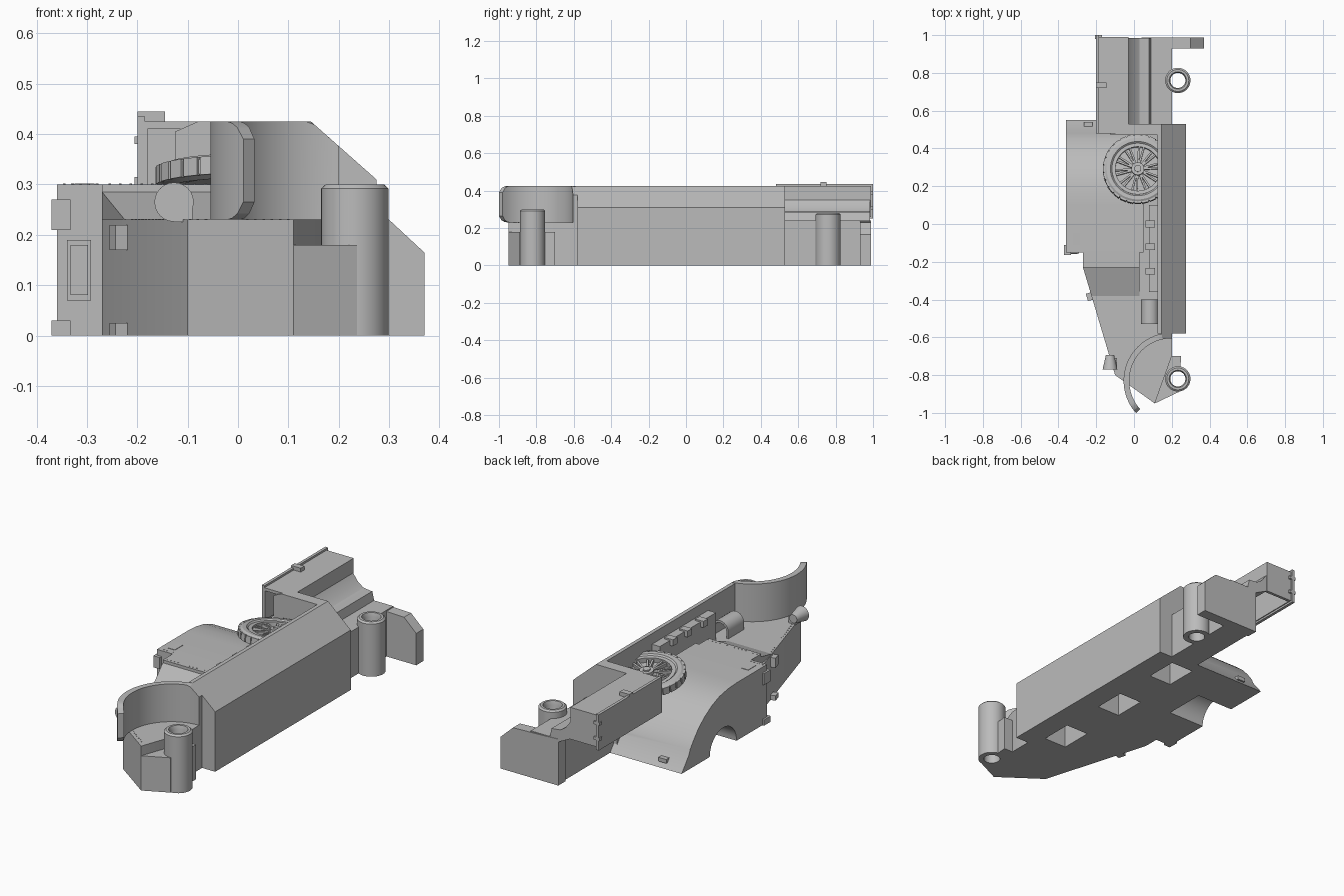
import bpy, bmesh, math
from mathutils import Vector, Matrix

cube = bpy.data.objects.get("Cube")
if cube:
    bpy.data.objects.remove(cube, do_unlink=True)

# One plain grey for everything
grey = bpy.data.materials.new("plain_grey")
grey.use_nodes = True
GREY = (0.5, 0.5, 0.5, 1)
grey.diffuse_color = GREY
grey.node_tree.nodes["Principled BSDF"].inputs["Base Color"].default_value = GREY
parts = []


def finish(name, bm):
    bmesh.ops.recalc_face_normals(bm, faces=bm.faces)
    mesh = bpy.data.meshes.new(name)
    bm.to_mesh(mesh)
    bm.free()
    mesh.materials.append(grey)
    ob = bpy.data.objects.new(name, mesh)
    bpy.context.collection.objects.link(ob)
    parts.append(ob)
    return ob


def prism(name, pts, axis, a, b):
    """Extrude a profile from a to b; pts are the two other axes in order."""
    bm = bmesh.new()

    def place(p, d):
        co = list(p)
        co.insert("xyz".index(axis), d)
        return bm.verts.new(co)
    lo = [place(p, a) for p in pts]
    hi = [place(p, b) for p in pts]
    bm.faces.new(lo)
    bm.faces.new(hi)
    for i in range(len(pts)):
        j = (i + 1) % len(pts)
        bm.faces.new((lo[i], lo[j], hi[j], hi[i]))
    return finish(name, bm)


def box(name, x0, x1, y0, y1, z0, z1):
    return prism(name, [(x0, y0), (x1, y0), (x1, y1), (x0, y1)], "z", z0, z1)


def lathe(name, profile, matrix, steps=40):
    """Revolve a closed (radius, height) loop around z."""
    bm = bmesh.new()
    rings = []
    for i in range(steps):
        t = math.tau * i / steps
        rings.append([bm.verts.new((r * math.cos(t), r * math.sin(t), z)) for r, z in profile])
    n = len(profile)
    for i in range(steps):
        p, q = rings[i], rings[(i + 1) % steps]
        for k in range(n):
            m = (k + 1) % n
            bm.faces.new((p[k], q[k], q[m], p[m]))
    bm.transform(matrix)
    return finish(name, bm)


def rod(name, radius, length, matrix, steps=40, radius2=None):
    bm = bmesh.new()
    bmesh.ops.create_cone(bm, cap_ends=True, segments=steps, radius1=radius,
                          radius2=radius if radius2 is None else radius2,
                          depth=length, matrix=matrix)
    return finish(name, bm)


def cut(ob, cutter):
    mod = ob.modifiers.new("cut", "BOOLEAN")
    mod.operation, mod.solver, mod.object = "DIFFERENCE", "EXACT", cutter
    bpy.context.view_layer.update()
    mesh = bpy.data.meshes.new_from_object(
        ob.evaluated_get(bpy.context.evaluated_depsgraph_get()))
    ob.modifiers.clear()
    ob.data = mesh


def discard(cutter):
    parts.remove(cutter)
    bpy.data.objects.remove(cutter, do_unlink=True)


# Hull floor and front deck
hull = prism("hull_base", [(-.27, -.23), (-.1, -.8), (.11, -.95), (.2, -.7), (.2, -.58),
                           (.27, -.57), (.27, .52), (.03, .52), (.03, 0), (-.27, 0)], "z", 0, .23)
step = prism("front_step", [(.11, -.95), (.236, -.89), (.25, -.7), (.2, -.7)], "z", 0, .18)

# Side wall with sloped shoulder
prism("side_wall", [(.125, .425), (.145, .425), (.275, .31), (.275, 0), (.2, 0),
                    (.2, .2), (.125, .2)], "y", -.58, .53)

# Rear fender with its curved back and lower flange, and the sloped front panel
fender = prism("fender", [(-.15, 0), (.55, 0), (.49, .075), (.48, .1), (.45, .14), (.41, .185),
                          (.36, .225), (.3, .26), (.24, .283), (.17, .296), (.1, .3), (-.15, .3)],
               "x", -.36, .05)
slope = prism("sloped_panel", [(-.38, .18), (-.38, .23), (-.23, .285), (-.23, .3), (-.1, .3),
                               (-.1, .18)], "x", -.27, .03)
for v in slope.data.vertices:
    if v.co.y < -.3 and v.co.x < 0:
        v.co.x = -.225

# Rear hull block with the curved rise up to the storage box
rear = prism("rear_block", [(.05, 0), (.2, 0), (.2, .24), (.09, .24), (.08, .285),
                            (.07, .285), (.03, .29), (0, .31), (-.03, .35), (-.03, .26),
                            (.05, .22)], "y", .5, .985)
# Storage box, open underneath
prism("storage_box", [(-.195, .26), (-.195, .425), (-.03, .425), (-.03, .33), (-.045, .33),
                      (-.045, .41), (-.18, .41), (-.18, .26)], "y", .48, .99)
box("box_end_plate", -.195, -.03, .975, .99, .26, .42)
box("box_side_plate", -.2, -.185, .48, 1, .25, .435)
box("box_latch", -.2, -.145, .72, .75, .425, .445)
for z in (.3, .38):
    box("box_hinge", -.206, -.17, .98, 1, z, z + .015)
prism("bulkhead", [(-.125, .23), (-.125, .405), (-.08, .425), (.13, .425), (.13, .23)],
      "y", .47, .53)

# Rear end plate with clipped corner
prism("rear_plate", [(.04, 0), (.37, 0), (.37, .165), (.3, .23), (.04, .24)], "y", .93, .988)

# Hollow posts
for name, y, top in (("front_post", -.82, .3), ("rear_post", .76, .28)):
    lathe(name, [(.04, 0), (.067, 0), (.067, top - .008), (.058, top), (.046, top), (.04, top - .02)],
          Matrix.Translation((.232, y, 0)))
    bore = rod("bore", .044, 1, Matrix.Translation((.232, y, 0)))
    for ob in (hull, step, rear):
        cut(ob, bore)
    discard(bore)

# Sockets under the floor, and the wheel arch
for y in (-.41, 0, .4):
    socket = box("socket", .03, .16, y - .085, y + .085, -.1, .13)
    cut(hull, socket)
    cut(fender, socket)
    discard(socket)
arch = rod("arch", .11, .3, Matrix.Translation((-.3, .21, 0)) @ Matrix.Rotation(math.pi / 2, 4, "Y"))
cut(fender, arch)
discard(arch)

# Curved front shield, meeting the shoulder slope and rounded at its free end
bm = bmesh.new()
rows = []
N = 32
for i in range(N + 1):
    t = math.radians(90 + (222 - 90) * i / N)
    c, s = math.cos(t), math.sin(t)
    trim = (.035, .012, .003)[N - i] if N - i < 3 else 0
    row = []
    for r, up in ((.255, 0), (.225, 0), (.225, 1), (.255, 1)):
        x, y = .2 + r * c, -.83 + r * s
        z = min(.425, .425 - (x - .145) * .885) - trim if up else .23 + trim
        row.append(bm.verts.new((x, y, z)))
    rows.append(row)
for p, q in zip(rows, rows[1:]):
    for k in range(4):
        m = (k + 1) % 4
        bm.faces.new((p[k], p[m], q[m], q[k]))
bm.faces.new(rows[0])
bm.faces.new(rows[-1])
finish("curved_shield", bm)

# Inner ledge with lugs, and the small half pipe cover
box("inner_ledge", .08, .13, -.36, .1, .22, .37)
for y in (-.25, -.12, 0):
    box("ledge_lug", .062, .11, y - .018, y + .018, .345, .378)
outer = [(.085 + .047 * math.cos(a * math.pi / 12), .265 + .047 * math.sin(a * math.pi / 12))
         for a in range(13)]
inner = [(.085 + .036 * math.cos(a * math.pi / 12), .265 + .036 * math.sin(a * math.pi / 12))
         for a in range(12, -1, -1)]
prism("half_pipe_cover", [(.132, .23)] + outer + [(.038, .23), (.049, .23)] + inner + [(.121, .23)],
      "y", -.53, -.4)

# Headlight, wide end forward
rod("headlight", .022, .075, Matrix.Translation((-.127, -.732, .265)) @ Matrix.Rotation(math.pi / 2, 4, "X"),
    24, .039)
box("headlight_foot", -.127, -.09, -.768, -.71, .225, .265)

# Spare wheel leaning on the fender
lean = Matrix.Translation((.02, .29, .315)) @ Matrix.Rotation(math.radians(-8), 4, "X")
lathe("spare_tyre", [(.135, -.02), (.165, -.025), (.18, -.015), (.18, .014), (.165, .024),
                     (.145, .024), (.135, .015)], lean, 48)
rod("wheel_back", .14, .01, lean @ Matrix.Translation((0, 0, -.012)))
lathe("wheel_rim", [(.118, -.01), (.137, -.01), (.137, .018), (.118, .018)], lean, 48)
rod("wheel_hub", .034, .04, lean @ Matrix.Translation((0, 0, .005)), 24)
rod("hub_cap", .018, .03, lean @ Matrix.Translation((0, 0, .018)), 16)
for i in range(20):
    spin = Matrix.Rotation(math.tau * i / 20 + .05 * (-1) ** i, 4, "Z")
    spoke = box("wheel_spoke", .02, .125, -.005, .005, -.01, .01)
    spoke.data.transform(lean @ spin)
for i in range(28):
    tread = box("tyre_tread", .172, .184, -.017, .017, -.018, .018)
    tread.data.transform(lean @ Matrix.Rotation(math.tau * i / 28, 4, "Z"))

# Fender front panel, hinges and lugs
box("vent_frame", -.34, -.292, -.156, -.14, .07, .19)
box("vent_panel", -.333, -.298, -.16, -.14, .08, .18)
for z0, z1 in ((.21, .27), (0, .03)):
    box("fender_hinge", -.37, -.333, -.165, -.11, z0, z1)
for z0, z1 in ((.17, .22), (0, .025)):
    hinge = box("hull_hinge", -.014, .012, -.02, .02, z0, z1)
    hinge.data.transform(Matrix.Translation((-.236, -.385, 0)) @ Matrix.Rotation(.29, 4, "Z"))
box("fender_top_lug", -.325, -.285, -.11, -.045, .295, .302)
box("fender_rear_lug", -.265, -.22, .515, .54, .025, .045)

# Rivet rows on the front deck and the fender edge
rows = [((-.21, -.4, .23), (-.095, -.77, .23), 18), ((-.08, -.79, .23), (.1, -.92, .23), 12),
        ((-.345, -.135, .3), (-.28, -.135, .3), 5), ((-.255, -.215, .3), (.02, -.215, .3), 14)]
for a, b, n in rows:
    for i in range(n):
        p = Vector(a).lerp(Vector(b), i / (n - 1))
        rod("rivet", .003, .003, Matrix.Translation(p), 6)

# Smooth curved faces, keep hard edges
bpy.ops.object.select_all(action="DESELECT")
for ob in parts:
    ob.select_set(True)
bpy.context.view_layer.objects.active = hull
bpy.ops.object.shade_smooth_by_angle(angle=math.radians(20))
